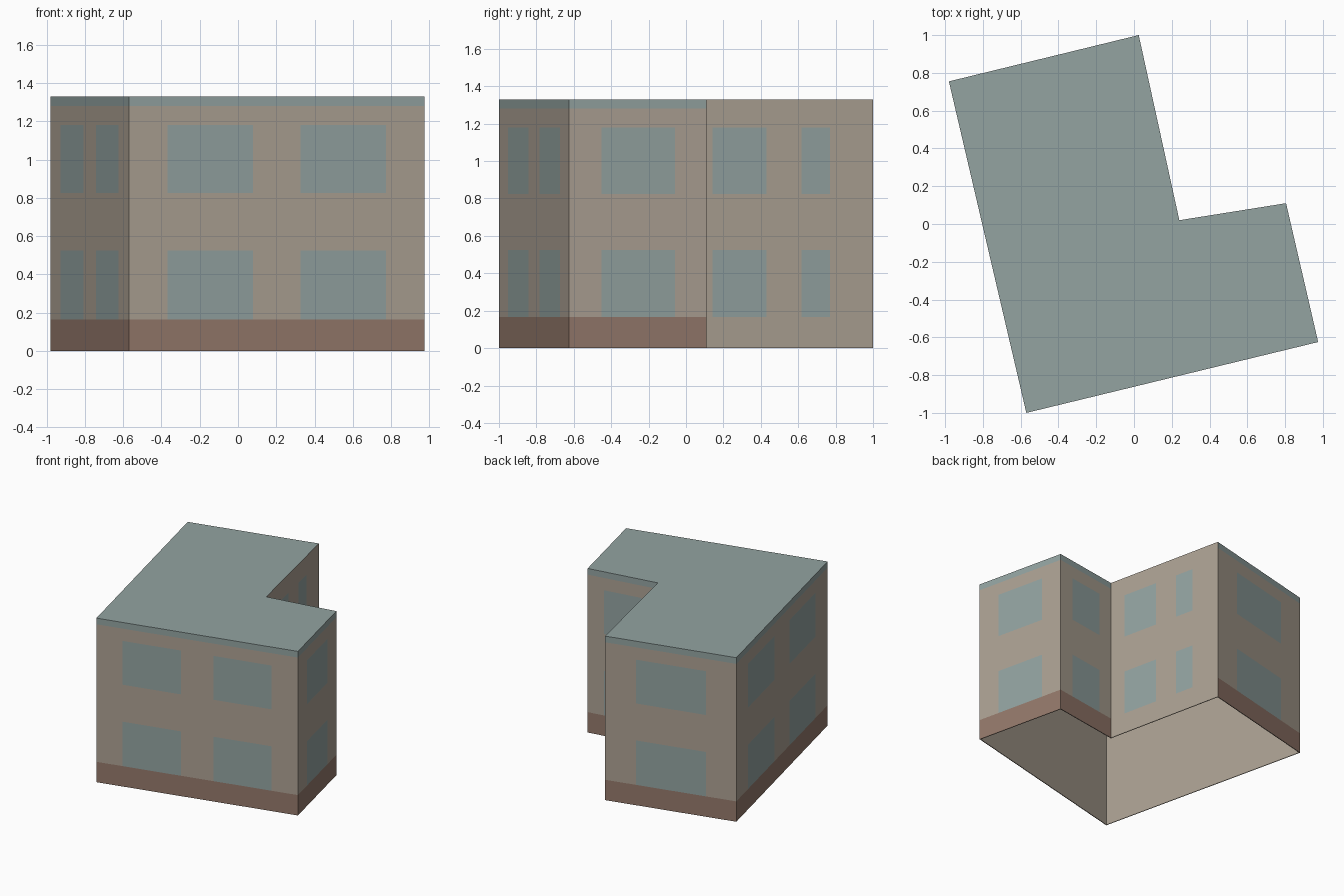
import bpy
import bmesh
from mathutils import Vector

cube = bpy.data.objects.get("Cube")
if cube:
    bpy.data.objects.remove(cube, do_unlink=True)


def srgb(*rgb):
    return [((c / 255 + 0.055) / 1.055) ** 2.4 for c in rgb] + [1.0]


def material(name, colour):
    mat = bpy.data.materials.new(name)
    mat.use_nodes = True
    mat.diffuse_color = colour
    mat.node_tree.nodes["Principled BSDF"].inputs["Base Color"].default_value = colour
    return mat


# Plaster is last so the lining made by the solidify offset clamps to it
BLUE, BROWN, PLASTER = range(3)
materials = [
    material("blue grey", srgb(147, 163, 161)),
    material("brown plinth", srgb(148, 121, 107)),
    material("tan plaster", srgb(172, 161, 147)),
]

# Horizontal bands: plinth, lower windows, wall, upper windows, wall, eaves
LEVELS = [0, 0.165, 0.525, 0.825, 1.18, 1.28, 1.33]
PLINTH, WINDOW_BANDS, EAVES = 0, (1, 3), 5

PAIR = [(0.13, 0.42), (0.58, 0.87)]
SINGLE = [(0.235, 0.77)]

# Each wall: start corner, window spans along its length, has plinth and eaves
WALLS = [
    ((-0.57, -1.0), PAIR, True),                              # front
    ((0.975, -0.625), SINGLE, True),                          # wing end
    ((0.805, 0.11), SINGLE, True),                            # wing back
    ((0.24, 0.02), [(0.125, 0.42), (0.61, 0.765)], False),    # courtyard side
    ((0.025, 1.0), SINGLE, True),                             # back
    ((-0.98, 0.755), PAIR, True),                             # long side
]


def band_material(row, is_window, trimmed):
    if is_window and row in WINDOW_BANDS:
        return BLUE
    if trimmed and row == PLINTH:
        return BROWN
    if trimmed and row == EAVES:
        return BLUE
    return PLASTER


bm = bmesh.new()
roof_line = []
for i, (start, windows, trimmed) in enumerate(WALLS):
    a = Vector((*start, 0))
    b = Vector((*WALLS[(i + 1) % len(WALLS)][0], 0))
    cuts = [0] + [t for span in windows for t in span] + [1]
    grid = [[bm.verts.new(a.lerp(b, t) + Vector((0, 0, z))) for z in LEVELS]
            for t in cuts]
    roof_line += [column[-1] for column in grid[:-1]]
    for col, (left, right) in enumerate(zip(grid, grid[1:])):
        for row in range(len(LEVELS) - 1):
            face = bm.faces.new((left[row], right[row], right[row + 1], left[row + 1]))
            face.material_index = band_material(row, col % 2 == 1, trimmed)

# Flat roof over all the walls, open underneath
roof = bm.faces.new(roof_line)
roof.material_index = BLUE
bmesh.ops.remove_doubles(bm, verts=bm.verts[:], dist=0.0005)
bmesh.ops.recalc_face_normals(bm, faces=bm.faces[:])

mesh = bpy.data.meshes.new("building")
bm.to_mesh(mesh)
bm.free()
for mat in materials:
    mesh.materials.append(mat)
building = bpy.data.objects.new("building", mesh)
bpy.context.collection.objects.link(building)

# Thin plain lining on the inside
lining = building.modifiers.new("lining", "SOLIDIFY")
lining.thickness = 0.006
lining.offset = -1
lining.use_even_offset = True
lining.material_offset = PLASTER
lining.material_offset_rim = PLASTER
